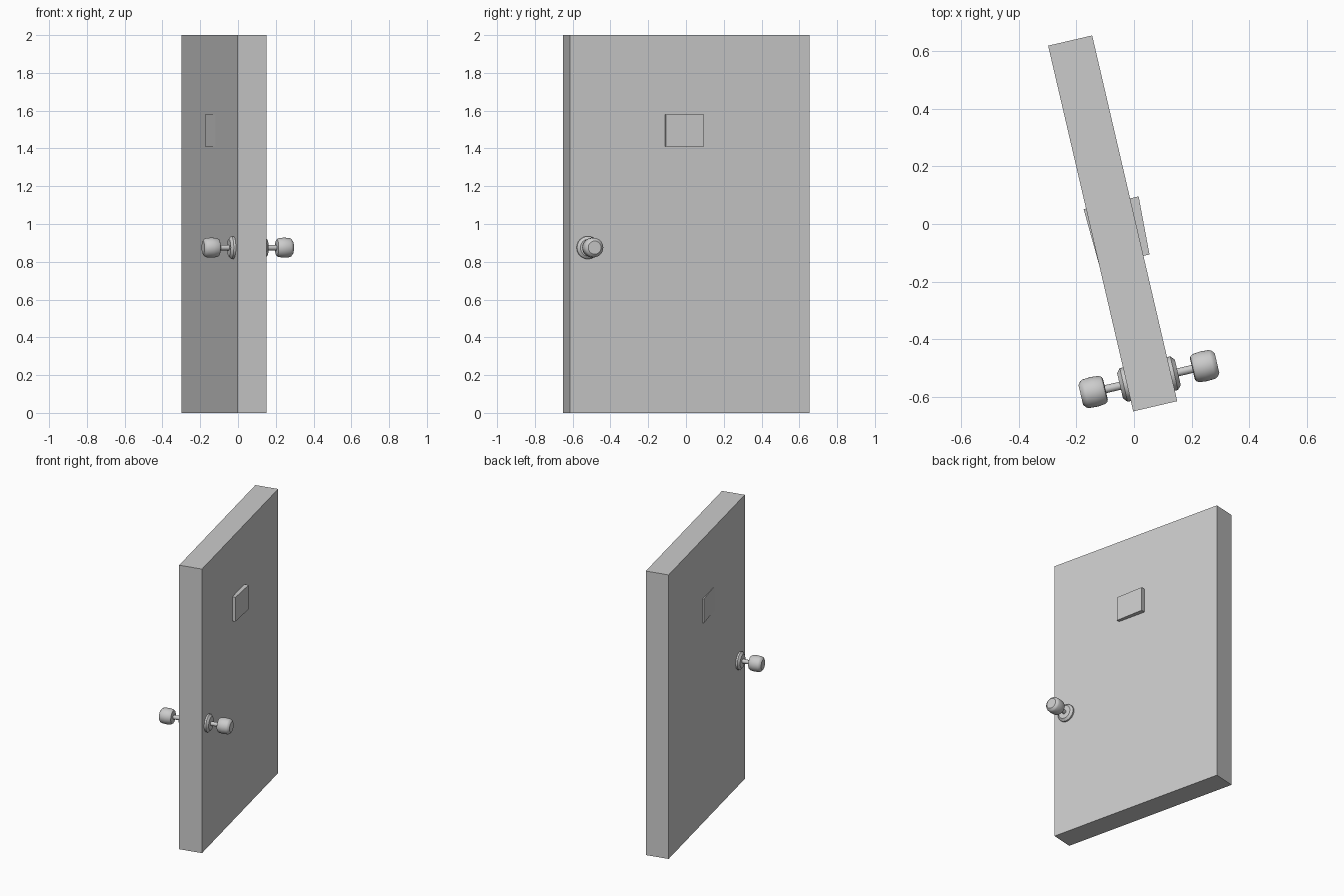
import bpy, bmesh, math
from mathutils import Matrix, Vector

cube = bpy.data.objects.get("Cube")
if cube:
    bpy.data.objects.remove(cube, do_unlink=True)

# Door frame of reference: x across the thickness, y along the width
SWING = Matrix.Translation((-0.074, 0.002, 0)) @ Matrix.Rotation(math.radians(13.1), 4, 'Z')
HALF_T, HALF_W, HEIGHT = 0.0785, 0.652, 2.0
KNOB_Y, KNOB_Z = -0.555, 0.875


def add_object(name, bm, matrix):
    bmesh.ops.recalc_face_normals(bm, faces=bm.faces)
    mesh = bpy.data.meshes.new(name)
    bm.to_mesh(mesh)
    bm.free()
    obj = bpy.data.objects.new(name, mesh)
    bpy.context.collection.objects.link(obj)
    obj.matrix_world = matrix
    return obj


def prism(name, outline, z0, z1):
    bm = bmesh.new()
    base = bm.faces.new([bm.verts.new((x, y, z0)) for x, y in outline])
    top = bmesh.ops.extrude_face_region(bm, geom=[base])["geom"]
    verts = [v for v in top if isinstance(v, bmesh.types.BMVert)]
    bmesh.ops.translate(bm, verts=verts, vec=(0, 0, z1 - z0))
    return add_object(name, bm, SWING)


def lathe(name, profile, side):
    # Revolve (distance, radius) points about the knob axis
    bm = bmesh.new()
    verts = [bm.verts.new((d, r, 0)) for d, r in profile]
    edges = [bm.edges.new(pair) for pair in zip(verts, verts[1:])]
    bmesh.ops.spin(bm, geom=verts + edges, cent=(0, 0, 0), axis=(1, 0, 0),
                   angle=math.tau, steps=32)
    bmesh.ops.remove_doubles(bm, verts=bm.verts, dist=1e-5)
    turn = Matrix.Rotation(0 if side > 0 else math.pi, 4, 'Z')
    obj = add_object(name, bm, SWING @ Matrix.Translation((0, KNOB_Y, KNOB_Z)) @ turn)
    bpy.ops.object.select_all(action='DESELECT')
    obj.select_set(True)
    bpy.context.view_layer.objects.active = obj
    bpy.ops.object.shade_smooth_by_angle(angle=math.radians(30))


# Door slab
prism("door_slab", [(-HALF_T, -HALF_W), (HALF_T, -HALF_W),
                    (HALF_T, HALF_W), (-HALF_T, HALF_W)], 0, HEIGHT)

# Tapered window panel passing through the slab
prism("window_panel", [(-HALF_T, -0.134), (0.1, -0.134),
                       (0.109, 0.071), (-0.087, 0.071)], 1.41, 1.58)

# Rose, spindle and knob on each face
ROSE = [(0.07, 0), (0.07, 0.06), (0.09, 0.06), (0.103, 0.045), (0.103, 0)]
SPINDLE = [(0.07, 0), (0.07, 0.014), (0.17, 0.014), (0.17, 0)]
KNOB = [(0.155, 0), (0.155, 0.036), (0.158, 0.044), (0.167, 0.05), (0.195, 0.053),
        (0.225, 0.051), (0.234, 0.047), (0.243, 0.035), (0.243, 0)]
for label, side in (("left", 1), ("right", -1)):
    lathe(label + "_rose", ROSE, side)
    lathe(label + "_spindle", SPINDLE, side)
    lathe(label + "_knob", KNOB, side)
